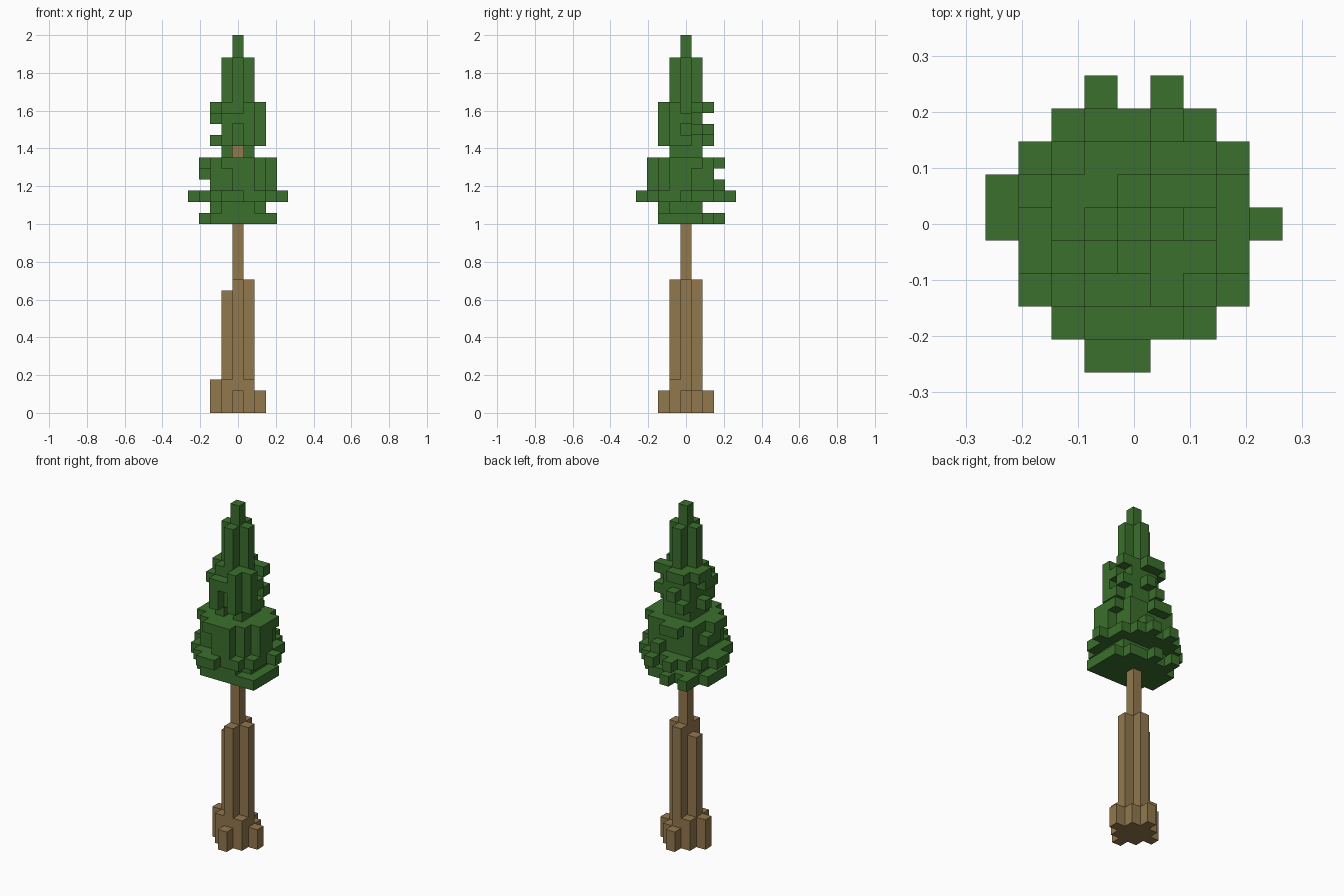
import bpy
import bmesh
from mathutils import Vector

VOXEL = 2 / 34

if "Cube" in bpy.data.objects:
    bpy.data.objects.remove(bpy.data.objects["Cube"], do_unlink=True)


def material(name, rgb):
    mat = bpy.data.materials.new(name)
    mat.use_nodes = True
    mat.diffuse_color = (*rgb, 1)
    mat.node_tree.nodes["Principled BSDF"].inputs["Base Color"].default_value = (*rgb, 1)
    return mat


def disc(radius_squared):
    """Grid cells whose centre lies within a circle."""
    span = range(-4, 5)
    return {(x, y) for x in span for y in span if x * x + y * y <= radius_squared}


def row(x, ys):
    return {(x, y) for y in ys}


def column(y, xs):
    return {(x, y) for x in xs}


def voxel_object(name, cells, mat, blocked=frozenset()):
    """Outer skin of a set of unit cells, leaving out faces shared with other cells."""
    bm = bmesh.new()
    corners = {}

    def corner(p):
        key = tuple(round(c * 2) for c in p)
        if key not in corners:
            corners[key] = bm.verts.new(p * VOXEL)
        return corners[key]

    for cell in sorted(cells):
        centre = Vector(cell) + Vector((0, 0, 0.5))
        for axis in range(3):
            for sign in (-1, 1):
                n = Vector((0, 0, 0))
                n[axis] = sign
                neighbour = tuple(int(c + d) for c, d in zip(cell, n))
                if neighbour in cells or neighbour in blocked:
                    continue
                u = Vector((0, 0, 0))
                u[(axis + 1) % 3] = 0.5
                v = n.cross(u)
                middle = centre + n / 2
                bm.faces.new([corner(middle + a * u + b * v)
                              for a, b in ((-1, -1), (1, -1), (1, 1), (-1, 1))])
    mesh = bpy.data.meshes.new(name)
    bm.to_mesh(mesh)
    bm.free()
    mesh.materials.append(mat)
    obj = bpy.data.objects.new(name, mesh)
    bpy.context.collection.objects.link(obj)
    return obj


bark = material("bark brown", (0.287, 0.188, 0.076))
leaf = material("leaf green", (0.044, 0.162, 0.026))

# Trunk: a thin core, four buttresses and short root stubs, given as column heights
trunk_heights = {
    (0, 0): 24,
    (1, 0): 12, (0, -1): 12, (0, 1): 12, (-1, 0): 11,
    (-1, -1): 3, (1, -1): 3, (-1, 1): 3, (1, 1): 2,
    (-2, 0): 3, (2, 0): 2, (0, -2): 2, (0, 2): 2,
}
trunk = {(x, y, z) for (x, y), h in trunk_heights.items() for z in range(h)}

# Foliage layers, from the skirt up to the tip
near, mid, plus = disc(2), disc(8), disc(1)
layers = {
    17: mid | row(3, range(-2, 2)) | row(-3, range(-1, 2)) | {(0, 3), (-2, 3)},
    18: disc(5) - column(2, range(-2, 3)),
    19: disc(13) | {(-4, 0), (-4, 1), (4, 0), (-1, 4), (1, 4), (-1, -4), (0, -4)},
    20: mid | row(3, (-1, 0)) | column(-3, (0, 1)) | {(1, 3)},
    21: mid | row(3, (-1, 0)) | row(-3, (0, 1)) | column(-3, (0, 1)),
    22: mid | row(3, (-1, 0, 1)) | row(-3, (-1, 0)) | column(-3, (-1, 0, 1)) | column(3, (-1, 0)),
    23: near - {(0, -1)},
    24: near | row(2, (-1, 0)) | {(-2, 0), (1, -2), (-1, -2), (-1, 2)},
    25: near | {(2, -1), (2, 1), (1, -2), (-1, -2), (0, 2)},
    26: near | row(2, (-1, 0)) | row(-2, (-1, 0)) | column(-2, (-1, 0, 1)),
    27: near | row(2, (-1, 1)) | row(-2, (0, 1)) | {(1, -2), (-1, 2), (0, 2)},
}
for z in range(28, 32):
    layers[z] = plus
for z in (32, 33):
    layers[z] = {(0, 0)}

foliage = {(x, y, z) for z, cells in layers.items() for x, y in cells} - trunk

voxel_object("trunk", trunk, bark, foliage)
voxel_object("foliage", foliage, leaf, trunk)
